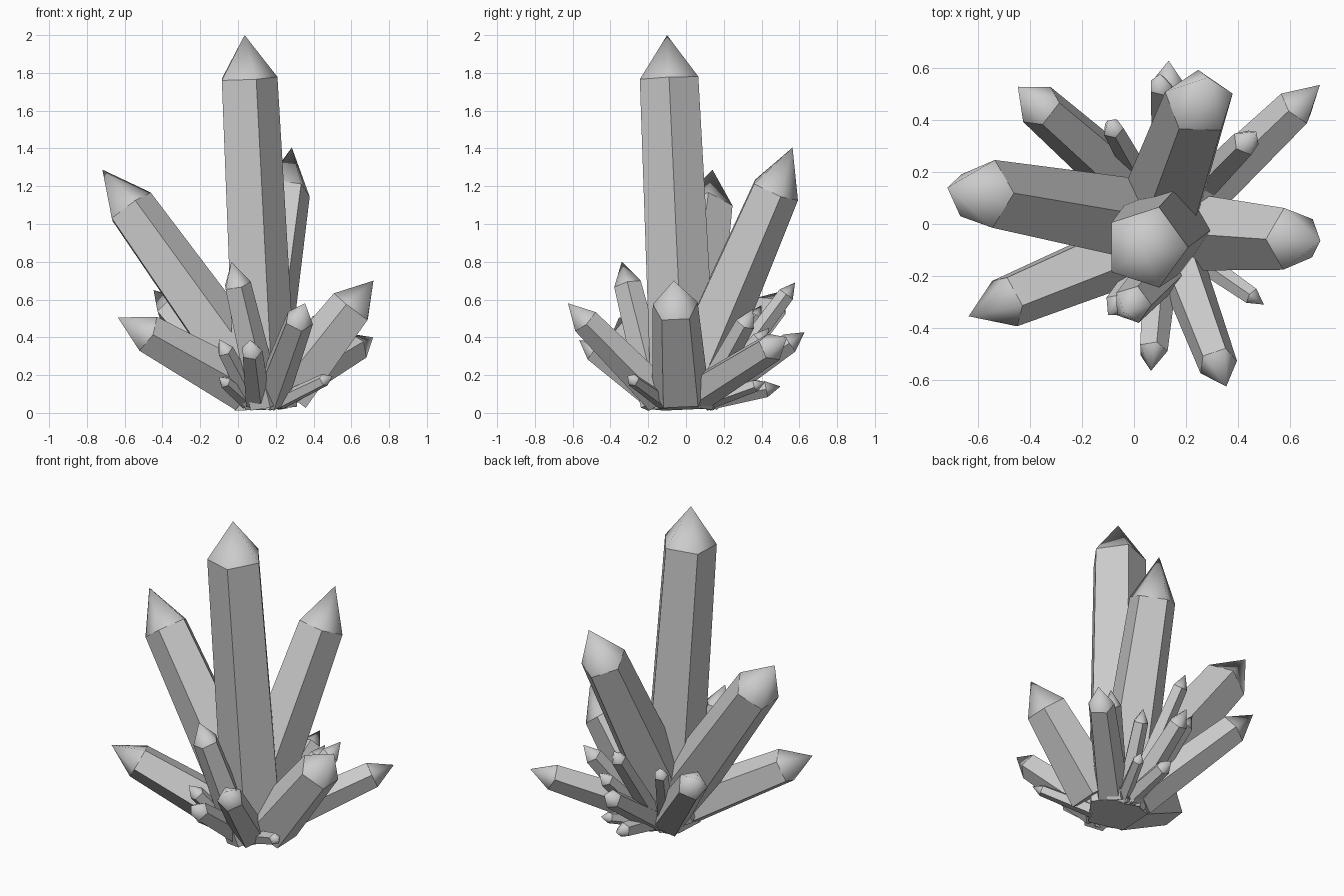
import bpy, bmesh
from math import cos, sin, pi, radians
from mathutils import Vector

if "Cube" in bpy.data.objects:
    bpy.data.objects.remove(bpy.data.objects["Cube"])

SIDES = 5


def crystal(name, tip, base_xy, radius, point=1.7, phase=0, taper=0.8):
    """Five-sided tapering prism with a smooth-shaded pyramid point."""
    tip = Vector(tip)
    base_radius = radius / taper
    base = Vector((*base_xy, 0.05))
    for _ in range(5):  # rest the lowest base corner just above the ground
        axis = (tip - base).normalized()
        base.z = base_radius * (1 - axis.z ** 2) ** 0.5 + 0.012
    axis = (tip - base).normalized()
    shoulder = tip - axis * radius * point
    rot = Vector((0, 0, 1)).rotation_difference(axis)
    bm = bmesh.new()

    def ring(center, r):
        angles = [2 * pi * i / SIDES + radians(phase) for i in range(SIDES)]
        return [bm.verts.new(center + rot @ Vector((r * cos(a), r * sin(a), 0)))
                for a in angles]

    low, high = ring(base, base_radius), ring(shoulder, radius)
    apex = bm.verts.new(tip)
    bm.faces.new(low[::-1])
    for i in range(SIDES):
        j = (i + 1) % SIDES
        bm.faces.new((low[i], low[j], high[j], high[i]))
        bm.faces.new((high[i], high[j], apex)).smooth = True
    for e in bm.edges:
        e.smooth = all(f.smooth for f in e.link_faces)
    mesh = bpy.data.meshes.new(name)
    bm.to_mesh(mesh)
    bm.free()
    bpy.context.collection.objects.link(bpy.data.objects.new(name, mesh))


# large crystals
crystal("main_crystal", (0.035, -0.10, 2.0), (0.13, -0.01), 0.163, 1.41, 0, 0.89)
crystal("left_crystal", (-0.718, 0.14, 1.288), (0.12, -0.01), 0.138, 1.8)
crystal("back_crystal", (0.285, 0.564, 1.405), (0.085, -0.01), 0.138, 1.8, 18)
crystal("right_crystal", (0.717, -0.065, 0.70), (0.26, -0.03), 0.125, 1.45, 36)

# medium and small crystals: tip, base position, radius
others = [
    ("front_left_crystal", (-0.636, -0.355, 0.505), (0.03, -0.08), 0.107),
    ("back_right_crystal", (0.715, 0.535, 0.40), (0.22, 0.06), 0.080),
    ("front_right_crystal", (0.355, -0.625, 0.58), (0.17, -0.13), 0.078),
    ("back_left_crystal", (-0.447, 0.528, 0.65), (0.05, 0.09), 0.090),
    ("upper_front_crystal", (-0.035, -0.34, 0.80), (0.14, -0.15), 0.076),
    ("inner_right_crystal", (0.47, 0.355, 0.55), (0.20, 0.08), 0.055),
    ("back_low_crystal", (0.133, 0.628, 0.427), (0.12, 0.12), 0.058),
    ("back_high_crystal", (0.10, 0.577, 0.69), (0.12, 0.10), 0.046),
    ("back_mid_crystal", (0.30, 0.44, 0.45), (0.16, 0.10), 0.045),
    ("back_left_small", (-0.10, 0.40, 0.57), (0.07, 0.10), 0.042),
    ("back_ground_crystal", (0.14, 0.50, 0.14), (0.13, 0.11), 0.045),
    ("back_ground_small", (0.30, 0.42, 0.165), (0.17, 0.10), 0.034),
    ("front_low_crystal", (0.065, -0.565, 0.385), (0.10, -0.15), 0.058),
    ("front_left_small", (-0.10, -0.35, 0.39), (0.08, -0.12), 0.046),
    ("front_ground_small", (-0.10, -0.31, 0.19), (0.06, -0.11), 0.034),
    ("right_ground_small", (0.50, -0.31, 0.195), (0.21, -0.11), 0.035),
]
for name, tip, base, r in others:
    crystal(name, tip, base, r)
